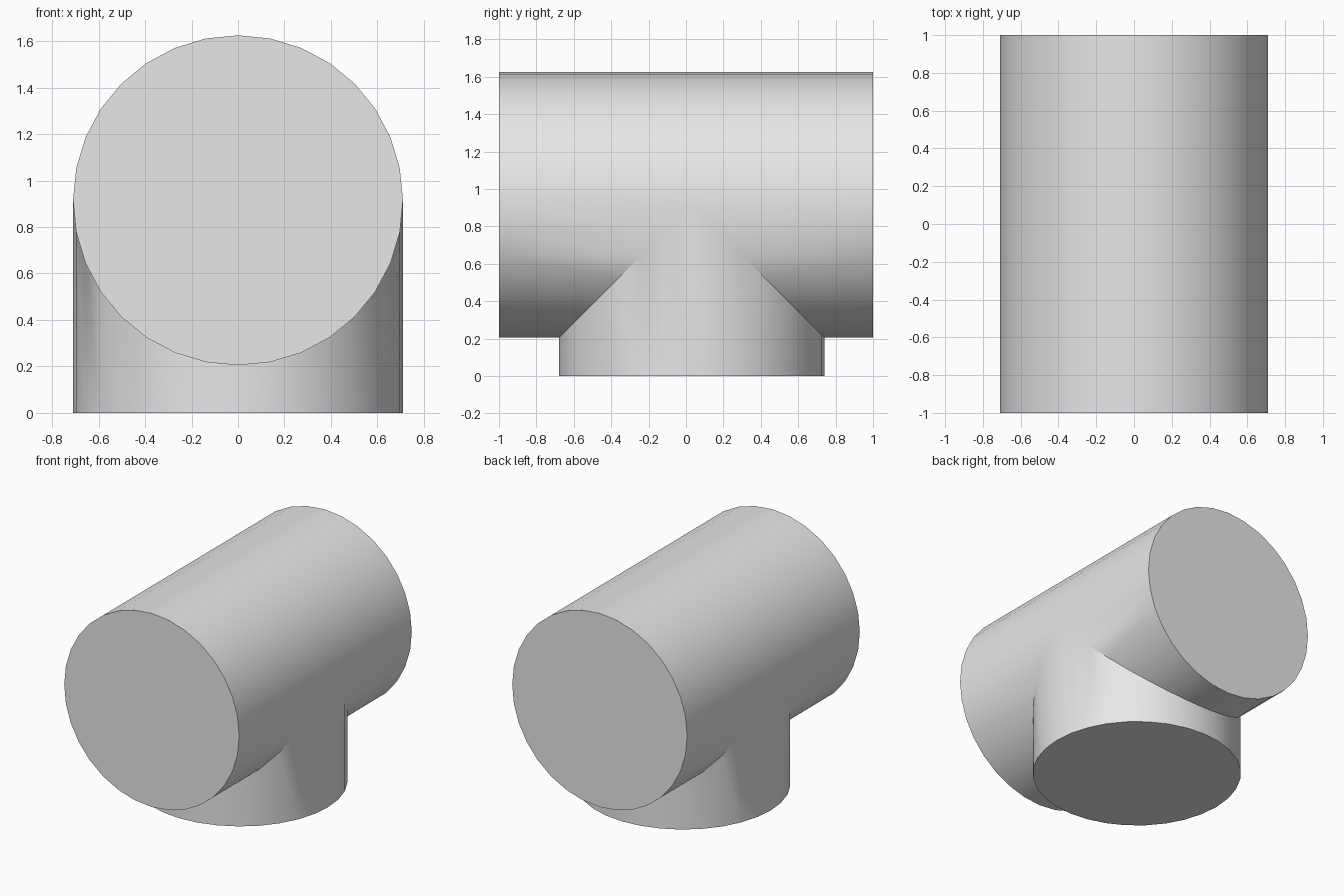
import bpy
import bmesh
from math import sin, cos, tau, radians

old = bpy.data.objects.get("Cube")
if old:
    bpy.data.objects.remove(old)

N = 32              # sides of both pipes
HALF = N // 2
R = 0.71            # shared radius
AXIS_Z = 0.915      # height of the horizontal axis
BRANCH_Y = 0.03     # position of the vertical axis

grey = bpy.data.materials.new("light_grey")
grey.use_nodes = True
grey.diffuse_color = (0.8, 0.8, 0.8, 1)
grey.node_tree.nodes["Principled BSDF"].inputs["Base Color"].default_value = (0.8, 0.8, 0.8, 1)

bm = bmesh.new()


def ring(point):
    """One vertex per side; angle zero lies on +x."""
    return [bm.verts.new(point(cos(tau * i / N) * R, sin(tau * i / N) * R)) for i in range(N)]


front = ring(lambda c, s: (c, -1, AXIS_Z - s))
back = ring(lambda c, s: (c, 1, AXIS_Z - s))
foot = ring(lambda c, s: (c, BRANCH_Y - s, 0))
# Saddle curve where the equal pipes meet
saddle = ring(lambda c, s: (c, BRANCH_Y - s, AXIS_Z - abs(s)))

# End caps
for cap in (front, back, foot):
    bm.faces.new(cap)

for i in range(N):
    j = (i + 1) % N
    # Branch wall up to the saddle
    bm.faces.new((foot[i], foot[j], saddle[j], saddle[i]))
    if i < HALF:
        # Lower half of the main pipe, in front of and behind the branch
        bm.faces.new((front[i], front[j], saddle[j], saddle[i]))
        bm.faces.new((back[i], back[j], saddle[N - j], saddle[-i % N]))
    else:
        # Upper half of the main pipe, joined to the saddle tips
        face = [front[i], front[j]]
        if j == 0:
            face.append(saddle[0])
        face += [back[j], back[i]]
        if i == HALF:
            face.append(saddle[HALF])
        bm.faces.new(face)

bmesh.ops.recalc_face_normals(bm, faces=bm.faces)
mesh = bpy.data.meshes.new("pipe_tee")
bm.to_mesh(mesh)
bm.free()
mesh.materials.append(grey)

tee = bpy.data.objects.new("pipe_tee", mesh)
bpy.context.collection.objects.link(tee)
bpy.ops.object.select_all(action="DESELECT")
tee.select_set(True)
bpy.context.view_layer.objects.active = tee
bpy.ops.object.shade_smooth_by_angle(angle=radians(30))
